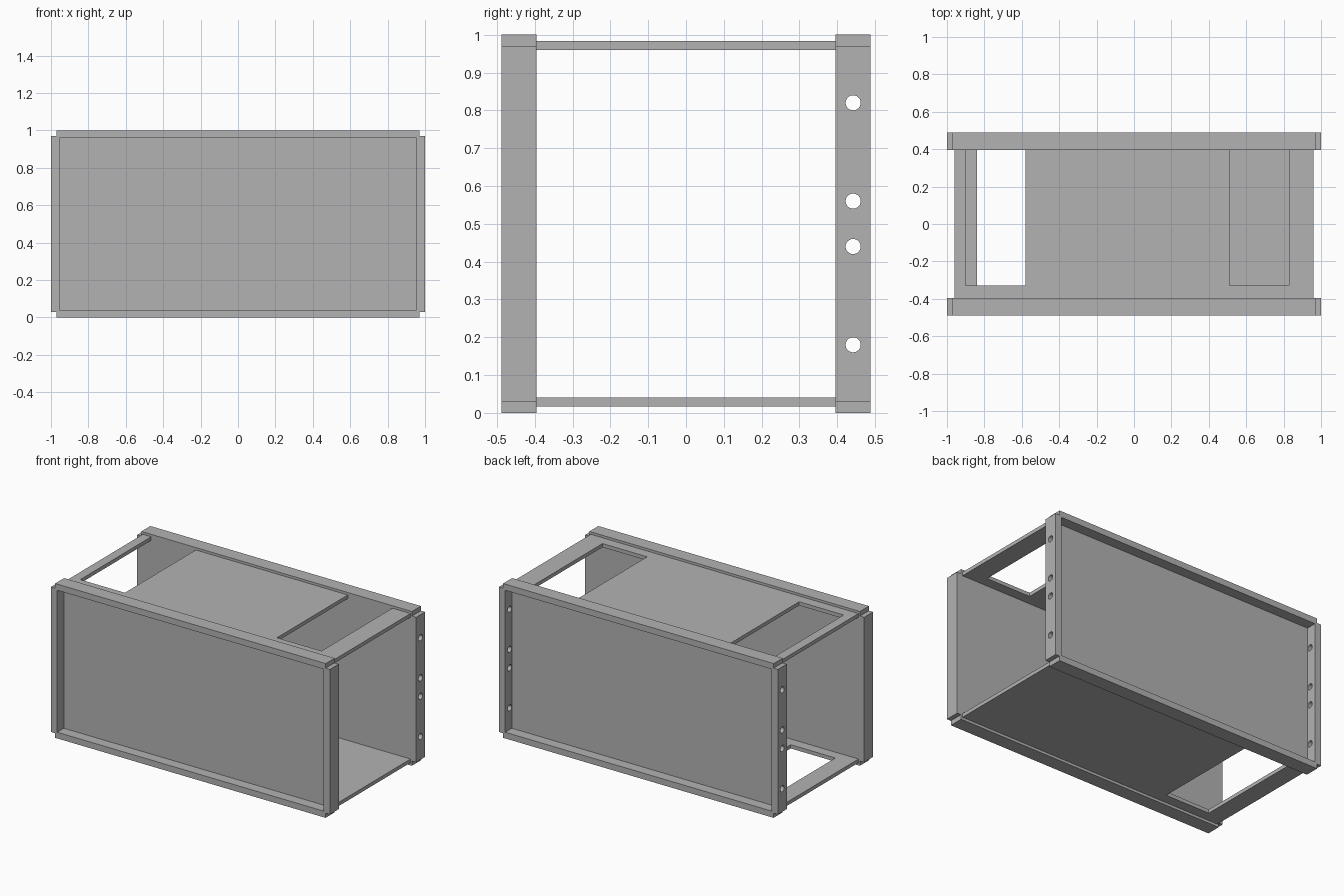
import bpy, bmesh
from mathutils import Matrix, Vector

cube = bpy.data.objects.get("Cube")
if cube:
    bpy.data.objects.remove(cube, do_unlink=True)

# One grey for the whole case
grey = bpy.data.materials.new("plain_grey")
grey.use_nodes = True
colour = (0.45, 0.45, 0.45, 1)
grey.diffuse_color = colour
grey.node_tree.nodes["Principled BSDF"].inputs["Base Color"].default_value = colour

HALF_DEPTH = 0.488    # outer faces of the frames
INNER = 0.396         # inner faces of the frames
SKIN = 0.024          # sheet thickness
EDGE = 0.955          # inner edge of the posts


def finish(bm, name):
    bmesh.ops.recalc_face_normals(bm, faces=bm.faces[:])
    mesh = bpy.data.meshes.new(name)
    bm.to_mesh(mesh)
    bm.free()
    mesh.materials.append(grey)
    obj = bpy.data.objects.new(name, mesh)
    bpy.context.collection.objects.link(obj)
    return obj


def prism(name, outline, shift):
    """Extrude a closed outline of 3D points along shift."""
    bm = bmesh.new()
    face = bm.faces.new([bm.verts.new(p) for p in outline])
    moved = bmesh.ops.extrude_face_region(bm, geom=[face], use_keep_orig=True)
    verts = [v for v in moved["geom"] if isinstance(v, bmesh.types.BMVert)]
    bmesh.ops.translate(bm, verts=verts, vec=Vector(shift))
    return finish(bm, name)


def cut(target, cutter):
    mod = target.modifiers.new("cut", "BOOLEAN")
    mod.operation = "DIFFERENCE"
    mod.solver = "EXACT"
    mod.object = cutter
    bpy.context.view_layer.objects.active = target
    bpy.ops.object.modifier_apply(modifier=mod.name)
    bpy.data.objects.remove(cutter, do_unlink=True)


def framed_panel(name, side):
    """Upright sheet with a raised rim, stepped at the four corners."""
    corner = [(0.97, 0.5), (0.97, 0.47), (1, 0.47)]
    outline = []
    for sx, sz in ((1, 1), (1, -1), (-1, -1), (-1, 1)):
        points = [(sx * x, side * INNER, 0.5 + sz * z) for x, z in corner]
        outline += points if sx * sz > 0 else points[::-1]
    panel = prism(name, outline, (0, side * (HALF_DEPTH - INNER), 0))
    pocket = [(sx * EDGE, side * (INNER + SKIN), 0.5 + sz * 0.46)
              for sx, sz in ((1, 1), (1, -1), (-1, -1), (-1, 1))]
    cut(panel, prism("pocket_cutter", pocket, (0, side * 0.2, 0)))
    return panel


framed_panel("front_panel", -1)
back_panel = framed_panel("back_panel", 1)

# Bolt holes through both back posts
bm = bmesh.new()
for z in (0.18, 0.44, 0.56, 0.82):
    bmesh.ops.create_cone(bm, cap_ends=True, segments=24, radius1=0.02, radius2=0.02, depth=2.4,
                          matrix=Matrix.Translation((0, 0.442, z)) @ Matrix.Rotation(1.5707963, 4, "Y"))
cut(back_panel, finish(bm, "hole_cutter"))


def deck(name, z, notches):
    """Flat sheet with notches open towards the back panel."""
    end, notch_front = 0.96, -0.33
    outline = [(end, -INNER, z), (-end, -INNER, z), (-end, INNER, z)]
    for x0, x1 in notches:
        outline += [(x0, INNER, z), (x0, notch_front, z), (x1, notch_front, z), (x1, INNER, z)]
    outline.append((end, INNER, z))
    return prism(name, outline, (0, 0, SKIN))


deck("top_deck", 0.96, [(-0.90, -0.58), (0.51, 0.83)])
deck("bottom_deck", 0.017, [(-0.84, -0.52)])
